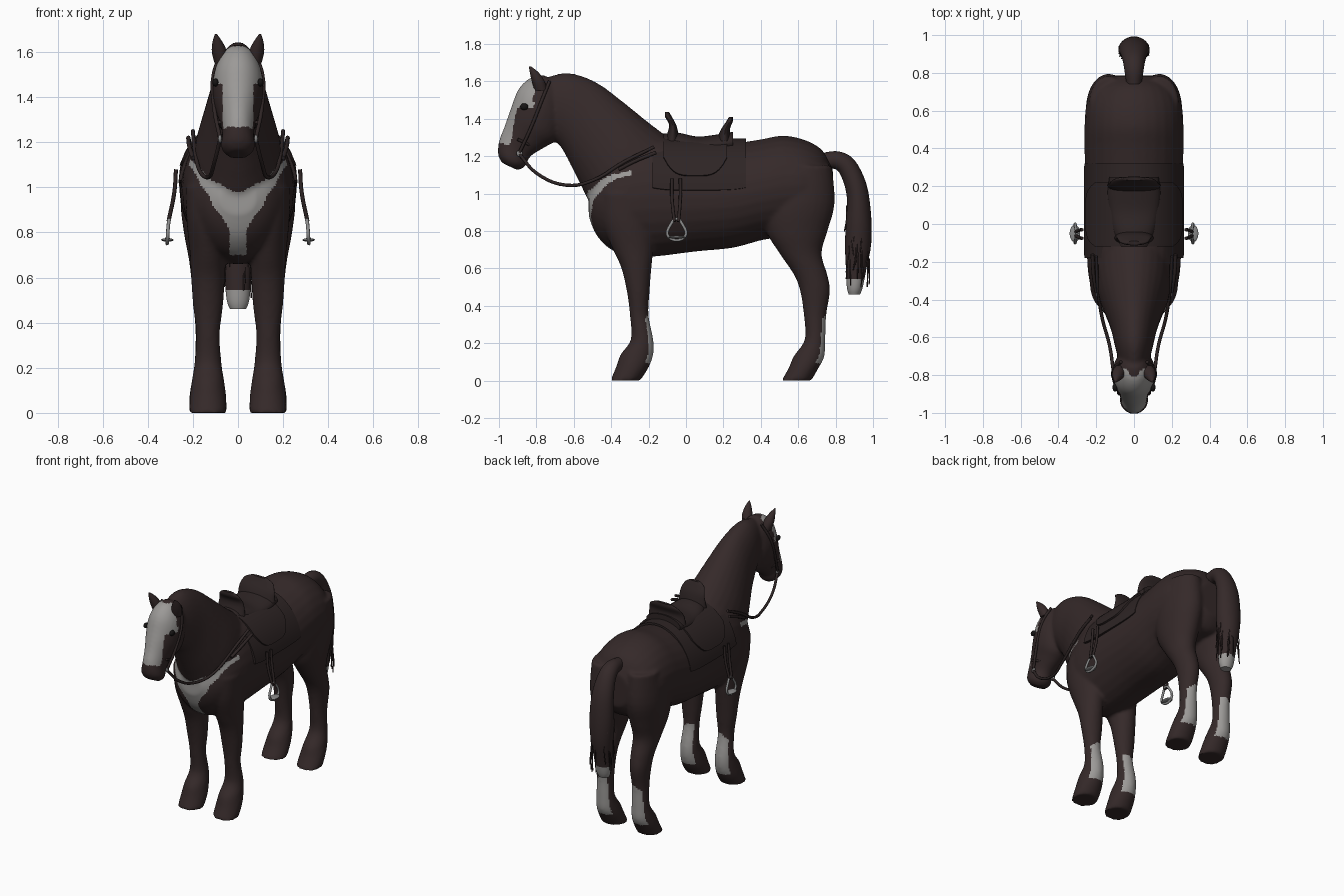
import bpy, bmesh, math, random
from mathutils import Vector

random.seed(4)
if "Cube" in bpy.data.objects:
    bpy.data.objects.remove(bpy.data.objects["Cube"])


def material(name, rgb):
    m = bpy.data.materials.new(name)
    m.use_nodes = True
    m.diffuse_color = (*rgb, 1)
    m.node_tree.nodes["Principled BSDF"].inputs["Base Color"].default_value = (*rgb, 1)
    return m


COAT = material("dark brown coat", (.035, .022, .022))
GREY = material("grey markings", (.33, .32, .31))
LEATHER = material("dark leather", (.027, .018, .018))
STEEL = material("steel", (.25, .25, .25))
BLACK = material("black eye", (.008, .007, .007))
SIDES = (("left", 1), ("right", -1))


def add(name, mesh, *mats):
    obj = bpy.data.objects.new(name, mesh)
    bpy.context.collection.objects.link(obj)
    mesh.materials.clear()
    for m in mats:
        mesh.materials.append(m)
    return obj


def smooth(obj):
    bpy.ops.object.select_all(action='DESELECT')
    obj.select_set(True)
    bpy.context.view_layer.objects.active = obj
    bpy.ops.object.shade_smooth_by_angle(angle=math.radians(50))
    return obj


def bake(obj):
    """Replace the object's data by its evaluated mesh."""
    deps = bpy.context.evaluated_depsgraph_get()
    mesh = bpy.data.meshes.new_from_object(obj.evaluated_get(deps))
    name, mats = obj.name, list(obj.data.materials)
    bpy.data.objects.remove(obj)
    return smooth(add(name, mesh, *mats))


def spline(rows, steps=4):
    """Catmull-Rom interpolation of number rows."""
    out = []
    for i in range(len(rows) - 1):
        a, b, c, d = (rows[min(max(i + k, 0), len(rows) - 1)] for k in (-1, 0, 1, 2))
        for s in range(steps):
            t = s / steps
            out.append([q + t * (r - p) / 2 + t * t * (2 * p - 5 * q + 4 * r - w) / 2
                        + t ** 3 * (3 * q - p - 3 * r + w) / 2
                        for p, q, r, w in zip(a, b, c, d)])
    return out + [list(rows[-1])]


def loft(bm, rows, cx=0, lean=0, n=28):
    """Tube of elliptic rings; row = y, z of one edge, y, z of the other, half width."""
    rings = []
    for y1, z1, y2, z2, hw in spline(rows):
        ring = []
        for i in range(n):
            a = math.tau * i / n
            k = math.sin(a) / 2
            x = cx + lean * (z1 - rows[0][1]) + hw * math.cos(a)
            ring.append(bm.verts.new((x, (y1 + y2) / 2 + k * (y1 - y2), (z1 + z2) / 2 + k * (z1 - z2))))
        rings.append(ring)
    for p, q in zip(rings, rings[1:]):
        for i in range(n):
            j = (i + 1) % n
            bm.faces.new((p[i], p[j], q[j], q[i]))
    bm.faces.new(rings[0])
    bm.faces.new(rings[-1])


def level(rows):
    return [(y1, z, y2, z, hw) for z, y1, y2, hw in rows]


def upright(rows):
    return [(y, top, y, bottom, hw) for y, top, bottom, hw in rows]


def from_bm(name, bm, *mats):
    bmesh.ops.recalc_face_normals(bm, faces=bm.faces)
    mesh = bpy.data.meshes.new(name)
    bm.to_mesh(mesh)
    bm.free()
    return add(name, mesh, *mats)


def lofted(name, rows, mat, **kw):
    bm = bmesh.new()
    loft(bm, rows, **kw)
    return smooth(from_bm(name, bm, mat))


def tubes(name, paths, radius, mat, closed=False):
    curve = bpy.data.curves.new(name, 'CURVE')
    curve.dimensions = '3D'
    curve.bevel_depth, curve.bevel_resolution, curve.resolution_u = radius, 2, 5
    for path in paths:
        s = curve.splines.new('BEZIER')
        s.bezier_points.add(len(path) - 1)
        s.use_cyclic_u = closed
        for p, co in zip(s.bezier_points, path):
            p.co = co
            p.handle_left_type = p.handle_right_type = 'AUTO'
    curve.use_fill_caps = True
    return bake(add(name, curve, mat))


def ball(name, centre, size, mat):
    bm = bmesh.new()
    bmesh.ops.create_uvsphere(bm, u_segments=16, v_segments=10, radius=1)
    for v in bm.verts:
        v.co = Vector(centre) + Vector([a * b for a, b in zip(v.co, size)])
    return smooth(from_bm(name, bm, mat))


def paint(obj, rule):
    for f in obj.data.polygons:
        f.material_index = int(rule(f.center, f.normal))


# Horse body: torso, neck, head and legs fused into one skin
torso = upright([(-.52, 1.02, .88, .08), (-.48, 1.12, .78, .15), (-.4, 1.22, .7, .21),
                 (-.28, 1.3, .66, .24), (-.15, 1.31, .665, .25), (.05, 1.27, .69, .257),
                 (.25, 1.27, .71, .26), (.4, 1.29, .75, .262), (.52, 1.31, .77, .262),
                 (.64, 1.285, .8, .25), (.73, 1.23, .82, .2), (.785, 1.13, .9, .11)])
neck = [(-.75, 1.62, -.74, 1.32, .075), (-.63, 1.645, -.67, 1.25, .1), (-.48, 1.595, -.61, 1.14, .125),
        (-.33, 1.485, -.56, 1.04, .16), (-.2, 1.38, -.51, .95, .19), (-.08, 1.29, -.4, .85, .2)]
head = [(-.985, 1.165, -.9, 1.125, .045), (-1.005, 1.21, -.86, 1.145, .075), (-1, 1.28, -.83, 1.2, .07),
        (-.97, 1.36, -.75, 1.25, .085), (-.935, 1.46, -.69, 1.29, .108), (-.895, 1.56, -.66, 1.38, .112),
        (-.83, 1.62, -.66, 1.5, .085), (-.76, 1.635, -.68, 1.55, .05)]
fore_leg = level([(1, -.46, -.18, .1), (.85, -.45, -.17, .095), (.7, -.39, -.175, .08),
                  (.6, -.345, -.185, .075), (.47, -.315, -.195, .066), (.35, -.3, -.2, .052),
                  (.22, -.295, -.175, .06), (.14, -.35, -.175, .072), (.07, -.375, -.2, .081), (0, -.405, -.245, .083)])
hind_leg = level([(1.15, .5, .78, .1), (.95, .42, .795, .12), (.8, .43, .757, .105), (.68, .5, .725, .083),
                  (.57, .575, .755, .07), (.48, .61, .77, .063), (.35, .63, .75, .053), (.22, .635, .745, .058),
                  (.13, .575, .74, .072), (.07, .55, .71, .081), (0, .51, .67, .083)])
bm = bmesh.new()
for rows in (torso, neck, head):
    loft(bm, rows)
for side, s in SIDES:
    loft(bm, fore_leg, cx=s * .133)
    loft(bm, hind_leg, cx=s * .135)
body = from_bm("horse_body", bm, COAT, GREY)
fuse = body.modifiers.new("fuse", 'REMESH')
fuse.mode, fuse.voxel_size = 'VOXEL', .011
relax = body.modifiers.new("relax", 'SMOOTH')
relax.factor, relax.iterations = .5, 5
body = bake(body)


def body_markings(c, n):
    ax = abs(c.x)
    wobble = .012 * math.sin(40 * c.z + 3) * math.cos(31 * c.x)
    # Blaze
    if c.y < -.76 and 1.265 < c.z < 1.625:
        depth = c.y + 1 - .38 * (c.z - 1.27)
        wide = c.z > 1.46
        return ax < (.13 if wide else .068) and depth < (.1 if wide else .055) + wobble
    # Chest patch
    if c.y < -.29 and .7 < c.z < 1.16 and n.y < .1:
        low = .7 if ax < .037 else .82 + 1.55 * (ax - .04)
        return low + wobble < c.z < .99 + 3.3 * ax * ax + wobble
    # Stripes on the back of the lower legs
    return n.y > .6 and .09 < c.z < .35 + 2 * wobble


paint(body, body_markings)

# Ears and eyes
ear = level([(1.55, -.81, -.74, .032), (1.6, -.825, -.755, .034), (1.645, -.835, -.785, .022), (1.68, -.84, -.828, .004)])
for side, s in SIDES:
    lofted(side + "_ear", ear, COAT, cx=s * .072, lean=s * .2, n=14)
    ball(side + "_eye", (s * .1, -.865, 1.465), (.014, .022, .018), BLACK)

# Tail with a pale tip and loose hairs
bm = bmesh.new()
loft(bm, [(.74, 1.22, .74, 1.13, .04), (.82, 1.225, .8, 1.13, .05), (.9, 1.18, .835, 1.08, .06),
          (.965, 1.05, .86, .98, .075), (.99, .88, .855, .84, .083), (.99, .73, .85, .73, .075),
          (.965, .6, .855, .6, .06), (.945, .5, .86, .5, .05), (.93, .46, .87, .46, .035)])
tail = smooth(from_bm("tail", bm, COAT, GREY))
paint(tail, lambda c, n: c.z < .545)
hairs = []
for i in range(36):
    a, z = random.uniform(0, math.tau), random.uniform(.62, .95)
    x, y = .07 * math.cos(a), .92 + .062 * math.sin(a)
    hairs.append([(x, y, z), (x * 1.1, y, z - .07), (x * 1.15, y + random.uniform(-.012, .012), z - .14)])
tubes("tail_hairs", hairs, .003, COAT)


# Saddle blanket and flaps draped over the back
def drape(name, y0, y1, hw, hh, spread, rounding, mat):
    bm = bmesh.new()
    nu, nv = 32, 16
    grid = []
    for j in range(nv + 1):
        v = j / nv
        reach = spread * (1 - rounding * abs(2 * v - 1) ** 4)
        grid.append([bm.verts.new((hw * math.sin(t), y0 + v * (y1 - y0), .97 + hh * math.cos(t)))
                     for t in (reach * (2 * i / nu - 1) for i in range(nu + 1))])
    for p, q in zip(grid, grid[1:]):
        for i in range(nu):
            bm.faces.new((p[i], p[i + 1], q[i + 1], q[i]))
    obj = from_bm(name, bm, mat)
    obj.modifiers.new("thickness", 'SOLIDIFY').thickness = .014
    return bake(obj)


drape("saddle_blanket", -.18, .32, .268, .325, 1.42, .03, LEATHER)
drape("saddle_flaps", -.12, .22, .28, .335, 1.18, .3, LEATHER)

# Seat, pommel and cantle
lofted("saddle_seat", upright([(-.12, 1.32, 1.22, .08), (-.04, 1.325, 1.2, .11), (.06, 1.305, 1.2, .13),
                               (.16, 1.315, 1.2, .14), (.25, 1.33, 1.22, .13)]), LEATHER)
lofted("pommel", level([(1.27, -.12, -.03, .105), (1.36, -.09, -.05, .092), (1.41, -.112, -.075, .075),
                        (1.435, -.112, -.09, .04)]), LEATHER)
lofted("cantle", level([(1.28, .16, .25, .14), (1.34, .185, .235, .132), (1.385, .215, .25, .11),
                        (1.41, .23, .25, .06)]), LEATHER)

# Tack on both sides
for side, s in SIDES:
    tubes(side + "_rein", [[(s * x, y, z) for x, y, z in (
        (.08, -.89, 1.21), (.105, -.8, 1.11), (.13, -.64, 1.045), (.168, -.5, 1.07),
        (.192, -.33, 1.17), (.2, -.17, 1.25))]], .009, LEATHER)
    tubes(side + "_breast_strap", [[(s * .2, -.36, 1.13), (s * .215, -.26, 1.18), (s * .22, -.16, 1.22)]], .01, LEATHER)
    tubes(side + "_cheek_strap", [[(s * .07, -.73, 1.6), (s * .108, -.77, 1.5), (s * .105, -.83, 1.35),
                                   (s * .08, -.89, 1.22)]], .009, LEATHER)
    ball(side + "_bit", (s * .08, -.89, 1.215), (.008, .017, .017), STEEL)
    tubes(side + "_stirrup_leathers", [[(s * .275, y, 1.08), (s * .282, y, .98), (s * .308, -.05 + (y + .05) / 2, .85)]
                                       for y in (-.075, -.03)], .009, LEATHER)
    tubes(side + "_stirrup_iron", [[(s * x, y, z) for x, y, z in (
        (.303, -.05, .865), (.308, -.078, .84), (.313, -.094, .77), (.313, -.006, .77), (.308, -.022, .84))]],
        .008, STEEL, closed=True)
    ball(side + "_stirrup_tread", (s * .313, -.05, .767), (.028, .046, .008), STEEL)
tubes("noseband", [[(.082 * math.cos(a), -.9 + .098 * math.sin(a), 1.29 - .045 * math.sin(a))
                    for a in (math.pi * i / 6 for i in range(7))]], .008, LEATHER)
